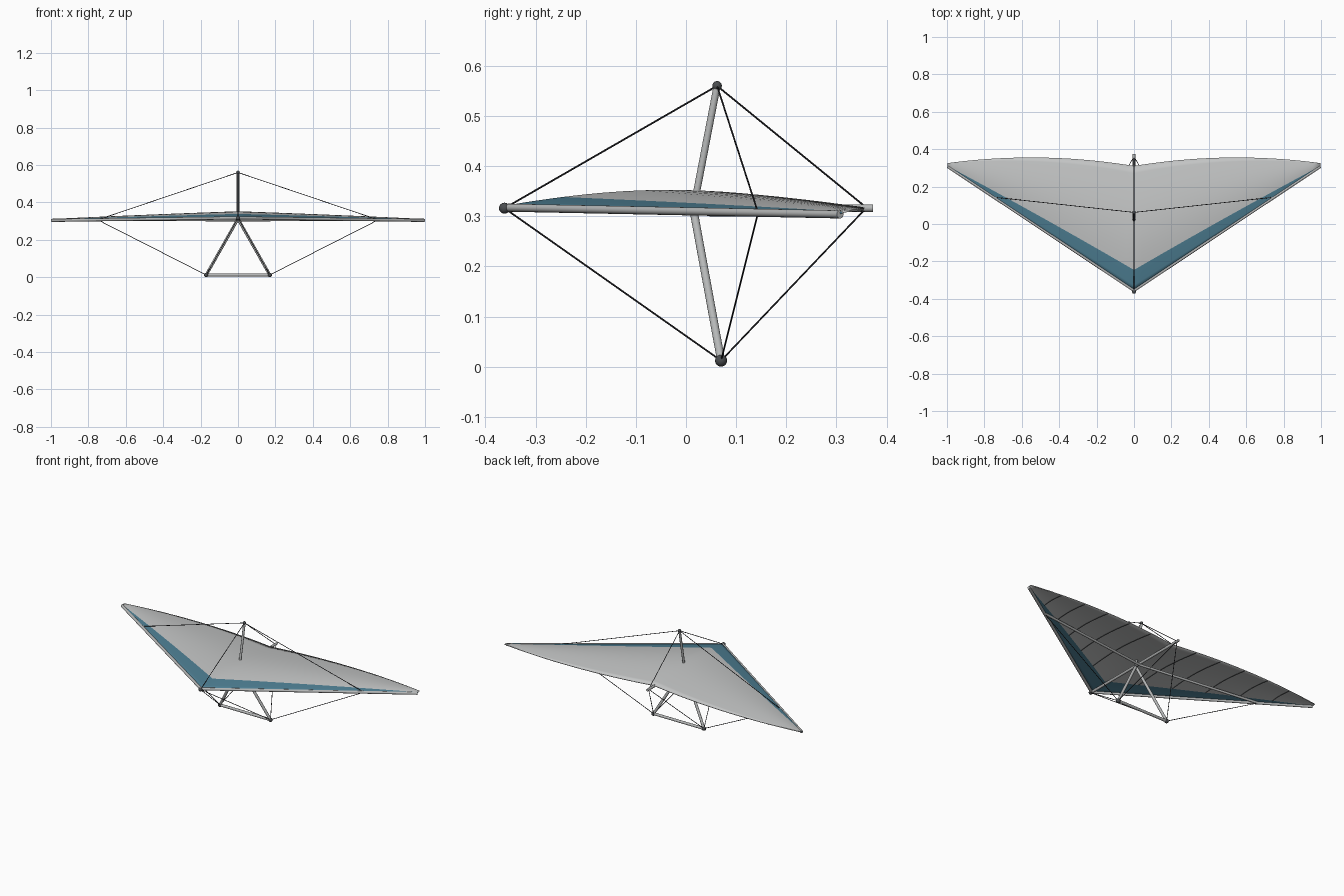
import bpy, bmesh, math
from mathutils import Vector

if "Cube" in bpy.data.objects:
    bpy.data.objects.remove(bpy.data.objects["Cube"])


def material(name, rgb):
    m = bpy.data.materials.new(name)
    m.diffuse_color = (*rgb, 1)
    m.use_nodes = True
    m.node_tree.nodes["Principled BSDF"].inputs["Base Color"].default_value = m.diffuse_color
    return m


SAIL = material("pale sail cloth", (0.55, 0.56, 0.56))
TEAL = material("teal band", (0.075, 0.21, 0.29))
TUBE = material("aluminium tube", (0.47, 0.48, 0.48))
DARK = material("dark fitting", (0.07, 0.075, 0.08))
WIRE = material("black wire", (0.025, 0.025, 0.03))


def tube(name, a, b, r, mat, sides=16):
    a, b = Vector(a), Vector(b)
    d = b - a
    bpy.ops.mesh.primitive_cylinder_add(vertices=sides, radius=r, depth=d.length, location=(a + b) / 2)
    o = bpy.context.object
    o.name = name
    o.rotation_euler = d.to_track_quat('Z', 'Y').to_euler()
    o.data.materials.append(mat)
    bpy.ops.object.shade_smooth_by_angle()
    return o


def ball(name, p, r):
    bpy.ops.mesh.primitive_uv_sphere_add(segments=20, ring_count=12, radius=r, location=p)
    o = bpy.context.object
    o.name = name
    o.data.materials.append(DARK)
    bpy.ops.object.shade_smooth()


# key points of the frame
NOSE = (0, -0.362, 0.316)
TAIL = (0, 0.36, 0.317)
MAST = (0, 0.062, 0.56)
APEX = (0, 0.015, 0.312)


def lead(x):
    """Point on the leading edge at span x."""
    u = abs(x)
    return Vector((x, -0.355 + 0.665 * u, 0.317 - 0.0135 * u))


def sail_point(x, t):
    """Cambered sail surface at span x and chord fraction t."""
    u = abs(x)
    p = lead(x)
    trail = 0.31 + 0.015 * u + 0.15 * u * (1 - u)
    chord = trail - p.y
    p.y += t * chord
    p.z += 0.003 + 0.046 * chord * math.sin(math.pi * t ** 0.95) + 0.004 * t * u
    return p


# sail: a grid over span and chord, front strip coloured teal
BAND = 0.165
chords = [BAND * i / 4 for i in range(4)] + [BAND + (1 - BAND) * i / 14 for i in range(15)]
spans = [-0.997 + 1.994 * i / 48 for i in range(49)]
bm = bmesh.new()
grid = [[bm.verts.new(sail_point(x, t)) for t in chords] for x in spans]
for i in range(len(spans) - 1):
    for j in range(len(chords) - 1):
        f = bm.faces.new((grid[i][j], grid[i + 1][j], grid[i + 1][j + 1], grid[i][j + 1]))
        f.material_index = 1 if j < 4 else 0
        f.smooth = True
me = bpy.data.meshes.new("sail")
bm.to_mesh(me)
bm.free()
me.materials.append(SAIL)
me.materials.append(TEAL)
sail = bpy.data.objects.new("sail", me)
bpy.context.collection.objects.link(sail)
mod = sail.modifiers.new("cloth thickness", 'SOLIDIFY')
mod.thickness = 0.004
mod.offset = 0

# battens under the sail
for x in (0.16, 0.32, 0.48, 0.64, 0.8):
    for s in (-1, 1):
        cu = bpy.data.curves.new("batten", 'CURVE')
        cu.dimensions = '3D'
        cu.bevel_depth = 0.002
        cu.bevel_resolution = 1
        sp = cu.splines.new('POLY')
        sp.points.add(12)
        for k, p in enumerate(sp.points):
            q = sail_point(s * x, BAND + (0.99 - BAND) * k / 12)
            p.co = (q.x, q.y, q.z - 0.003, 1)
        cu.materials.append(DARK)
        bpy.context.collection.objects.link(bpy.data.objects.new("batten", cu))

# centre tubes
tube("keel", NOSE, (0, 0.373, 0.316), 0.0075, TUBE)
tube("king_post", (0, 0.015, 0.316), MAST, 0.007, TUBE)
ball("nose_joint", NOSE, 0.011)
ball("king_post_cap", MAST, 0.0095)
ball("apex_joint", APEX, 0.011)

# control bar
tube("base_bar", (-0.17, 0.07, 0.012), (0.17, 0.07, 0.012), 0.008, TUBE)

# mirrored parts
for s, side in ((-1, "left"), (1, "right")):
    corner = (0.17 * s, 0.07, 0.012)
    mid = lead(0.75 * s)
    tube(side + "_leading_edge", lead(0), lead(0.996 * s), 0.008, TUBE)
    tube(side + "_crossbar", (0, 0.05, 0.306), mid, 0.007, TUBE)
    tube(side + "_downtube", APEX, corner, 0.008, TUBE)
    ball(side + "_corner_joint", corner, 0.012)
    # rigging wires
    tube(side + "_upper_wire", MAST, mid, 0.0018, WIRE, 8)
    tube(side + "_lower_wire", corner, mid, 0.0018, WIRE, 8)
    tube(side + "_front_wire", corner, NOSE, 0.0018, WIRE, 8)
    tube(side + "_rear_wire", corner, TAIL, 0.0018, WIRE, 8)
tube("upper_front_wire", MAST, NOSE, 0.0018, WIRE, 8)
tube("upper_rear_wire", MAST, TAIL, 0.0018, WIRE, 8)
